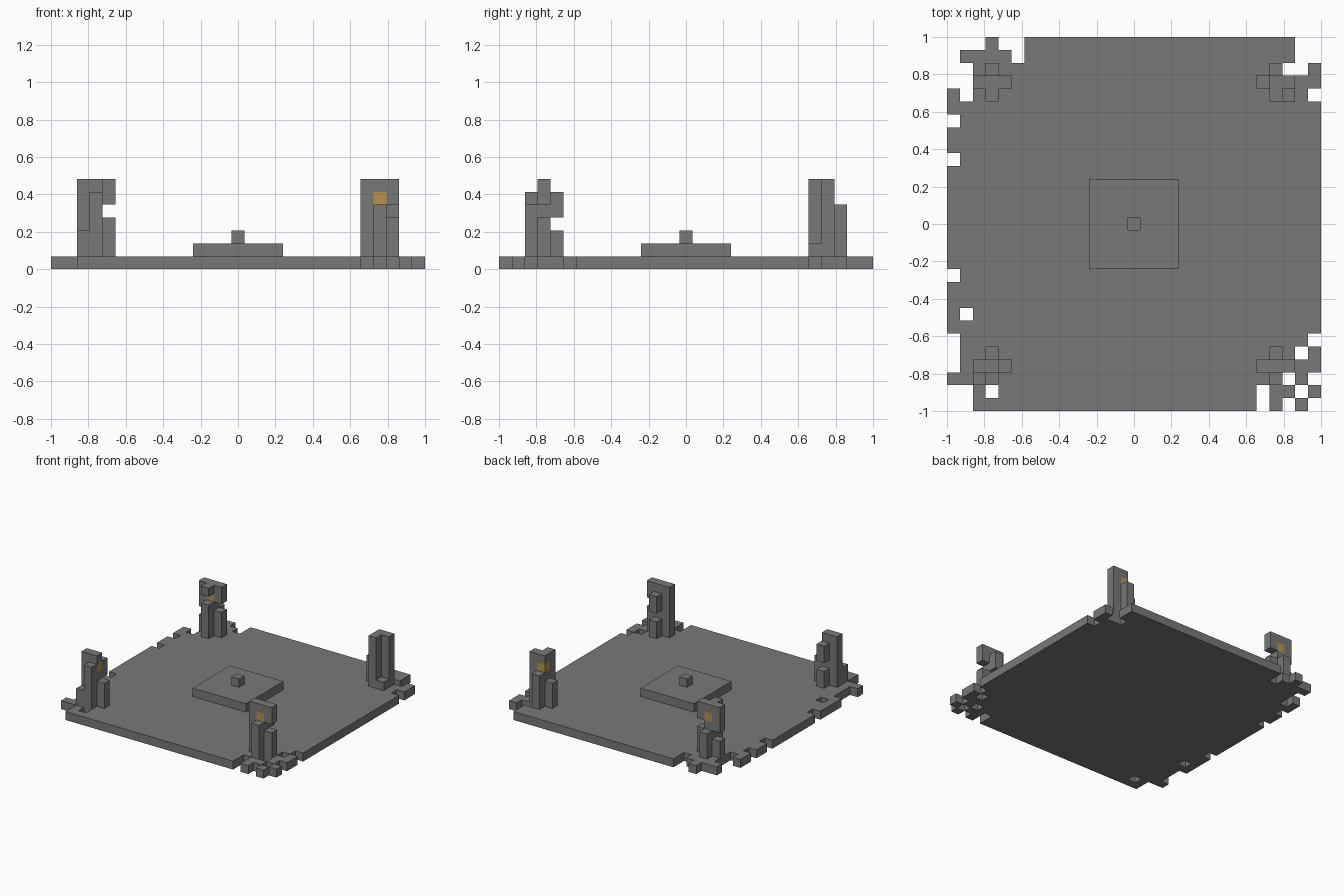
import bpy, bmesh
from mathutils import Vector

if "Cube" in bpy.data.objects:
    bpy.data.objects.remove(bpy.data.objects["Cube"], do_unlink=True)

N = 29              # blocks along each side
S = 2.0 / N         # block size


def material(name, rgb):
    m = bpy.data.materials.new(name)
    m.use_nodes = True
    m.diffuse_color = (*rgb, 1)
    m.node_tree.nodes["Principled BSDF"].inputs["Base Color"].default_value = (*rgb, 1)
    return m


stone = material("grey stone", (0.19, 0.19, 0.19))
amber = material("amber lamp", (0.48, 0.29, 0.08))


def blocks(name, cells, mat):
    """One clean mesh from a set of (column, row from the back, level) blocks."""
    cells = set(cells)
    bm = bmesh.new()
    for cell in cells:
        centre = Vector((cell[0] + 0.5 - N / 2, N / 2 - cell[1] - 0.5, cell[2] + 0.5))
        for axis in range(3):
            for sign in (-1, 1):
                beside = list(cell)
                beside[axis] += -sign if axis == 1 else sign
                if tuple(beside) in cells:
                    continue
                n, u, v = Vector(), Vector(), Vector()
                n[axis] = sign / 2
                u[(axis + 1) % 3] = 0.5
                v[(axis + 2) % 3] = 0.5 * sign
                corners = (-u - v, u - v, u + v, v - u)
                bm.faces.new([bm.verts.new((centre + n + c) * S) for c in corners])
    bmesh.ops.remove_doubles(bm, verts=bm.verts, dist=S / 100)
    bmesh.ops.dissolve_limit(bm, angle_limit=0.01, verts=bm.verts, edges=bm.edges)
    mesh = bpy.data.meshes.new(name)
    bm.to_mesh(mesh)
    bm.free()
    mesh.materials.append(mat)
    ob = bpy.data.objects.new(name, mesh)
    bpy.context.collection.objects.link(ob)
    return ob


# Floor with crumbled edges: missing columns per row, from the back
gaps = {0: (0, 1, 2, 4, 5, 27, 28), 1: (0, 5, 27, 28), 2: (0, 1, 26, 27), 3: (0, 1),
        4: (1, 28), 6: (0,), 9: (0,), 18: (0,), 21: (1,), 23: (0, 28), 24: (0, 27),
        25: (0,), 26: (26, 28), 27: (0, 1, 3, 24, 27), 28: (0, 1, 24, 26, 28)}
blocks("floor", [(i, j, 0) for i in range(N) for j in range(N)
                 if i not in gaps.get(j, ())], stone)

# Central step and its small block
mid = N // 2
blocks("centre_step", [(i, j, 1) for i in range(mid - 3, mid + 4)
                       for j in range(mid - 3, mid + 4)], stone)
blocks("centre_block", [(mid, mid, 2)], stone)

# Ruined corner pillars: a core with arms, each arm listing its filled levels
LAMP = 5
ARMS = {"west": (-1, 0), "east": (1, 0), "back": (0, -1), "front": (0, 1),
        "south_west": (-1, 1), "south_east": (1, 1)}


def pillar(name, col, row, **arms):
    cells = [(col, row, k) for k in range(1, 7) if k != LAMP]
    for arm, levels in arms.items():
        dx, dy = ARMS[arm]
        cells += [(col + dx, row + dy, int(k)) for k in levels]
    blocks(name + "_pillar", cells, stone)
    blocks(name + "_lamp", [(col, row, LAMP)], amber)


near, far = 3, N - 4
pillar("front_left", far, far, west="123456", east="12356", back="1245", front="1234")
pillar("front_right", near, far, west="123456", east="123", back="1245",
       front="12345", south_west="12")
pillar("back_left", far, near, west="123", east="123456", back="1234",
       front="123456", south_east="1")
pillar("back_right", near, near, west="12456", east="12356", back="123", front="12346")
